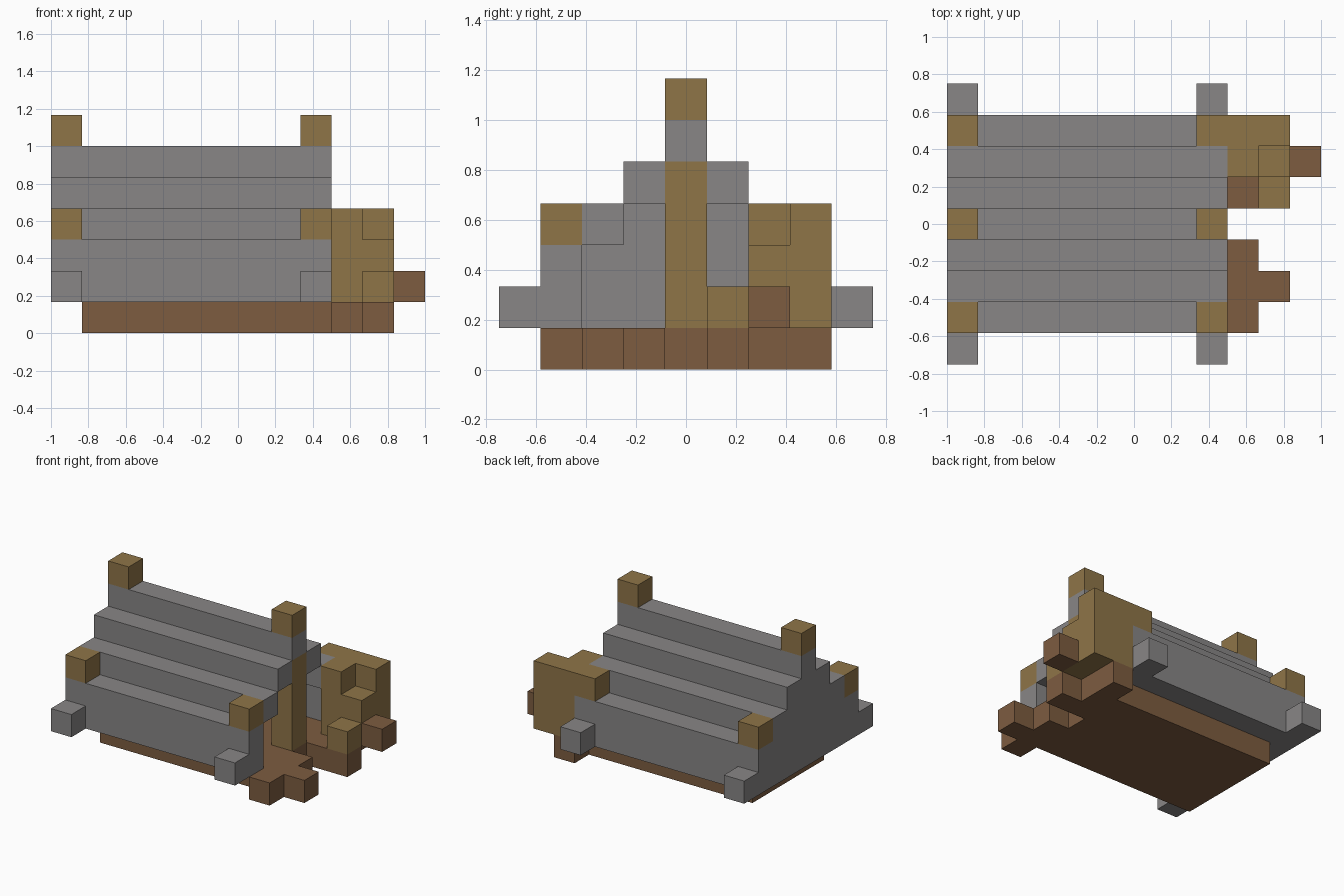
import bpy, bmesh
from mathutils import Vector

cube = bpy.data.objects.get("Cube")
if cube:
    bpy.data.objects.remove(cube, do_unlink=True)

U = 1 / 6                               # size of one block
ORIGIN = Vector((-1, -0.75, 0))


def material(name, rgb):
    m = bpy.data.materials.new(name)
    m.use_nodes = True
    m.diffuse_color = (*rgb, 1)
    m.node_tree.nodes["Principled BSDF"].inputs["Base Color"].default_value = (*rgb, 1)
    return m


GRAY = material("gray cloth", (0.246, 0.238, 0.238))
TAN = material("tan wood", (0.275, 0.178, 0.064))
BROWN = material("brown earth", (0.205, 0.107, 0.051))


def finish(name, bm, mat):
    bmesh.ops.recalc_face_normals(bm, faces=bm.faces)
    mesh = bpy.data.meshes.new(name)
    bm.to_mesh(mesh)
    bm.free()
    mesh.materials.append(mat)
    obj = bpy.data.objects.new(name, mesh)
    bpy.context.collection.objects.link(obj)
    return obj


def box(name, mat, x, y, z):
    """Box covering the given block ranges (start, end) on each axis."""
    bm = bmesh.new()
    bmesh.ops.create_cube(bm, size=1)
    lo = Vector((x[0], y[0], z[0]))
    hi = Vector((x[1], y[1], z[1]))
    for v in bm.verts:
        v.co = ORIGIN + U * (lo + (hi - lo) * 0.5 + v.co * (hi - lo))
    return finish(name, bm, mat)


def extrude_profile(name, mat, profile, x0, x1):
    """Extrude a y-z outline along x."""
    bm = bmesh.new()
    face = bm.faces.new([bm.verts.new(ORIGIN + U * Vector((x0, y, z))) for y, z in profile])
    ext = bmesh.ops.extrude_face_region(bm, geom=[face])
    moved = [g for g in ext["geom"] if isinstance(g, bmesh.types.BMVert)]
    bmesh.ops.translate(bm, verts=moved, vec=(U * (x1 - x0), 0, 0))
    return finish(name, bm, mat)


def mirrored(points):
    """Complete a half outline across the ridge."""
    return points + [(9 - y, z) for y, z in reversed(points)]


# Stepped tent: thin shell, closed by a solid wall at one end
outer = mirrored([(1, 1), (1, 3), (2, 3), (2, 4), (3, 4), (3, 5), (4, 5), (4, 6)])
inner = mirrored([(2, 1), (2, 3), (3, 3), (3, 4), (4, 4), (4, 5)])
extrude_profile("tent_shell", GRAY, outer + inner[::-1], 1, 9)
extrude_profile("tent_end_wall", GRAY, outer, 0, 1)

# Ridge ends, corner posts and ground pegs
for x, end in ((0, "rear"), (8, "entrance")):
    box(end + "_ridge_post", TAN, (x, x + 1), (4, 5), (6, 7))
    for y, side in ((1, "front"), (7, "back")):
        box(f"{end}_{side}_post", TAN, (x, x + 1), (y, y + 1), (3, 4))
    for y, side in ((0, "front"), (8, "back")):
        box(f"{end}_{side}_peg", GRAY, (x, x + 1), (y, y + 1), (1, 2))

# Pole holding up the ridge at the entrance
box("entrance_pole", TAN, (8, 9), (4, 5), (1, 5))

# Ground under and around the entrance
box("floor", BROWN, (1, 9), (2, 7), (0, 1))
box("front_ground_strip", BROWN, (9, 10), (1, 4), (0, 1))
box("front_ground_step", BROWN, (10, 11), (2, 3), (0, 1))
box("back_ground_strip", BROWN, (9, 10), (5, 8), (0, 1))
box("back_ground_step", BROWN, (10, 11), (5, 6), (0, 1))

# Wooden stack beside the entrance
box("stack_back", TAN, (9, 11), (7, 8), (1, 4))
box("stack_tall", TAN, (9, 10), (6, 7), (1, 4))
box("stack_middle", TAN, (10, 11), (6, 7), (1, 3))
box("stack_low", TAN, (10, 11), (5, 6), (1, 2))
box("stack_knob", BROWN, (11, 12), (6, 7), (1, 2))
